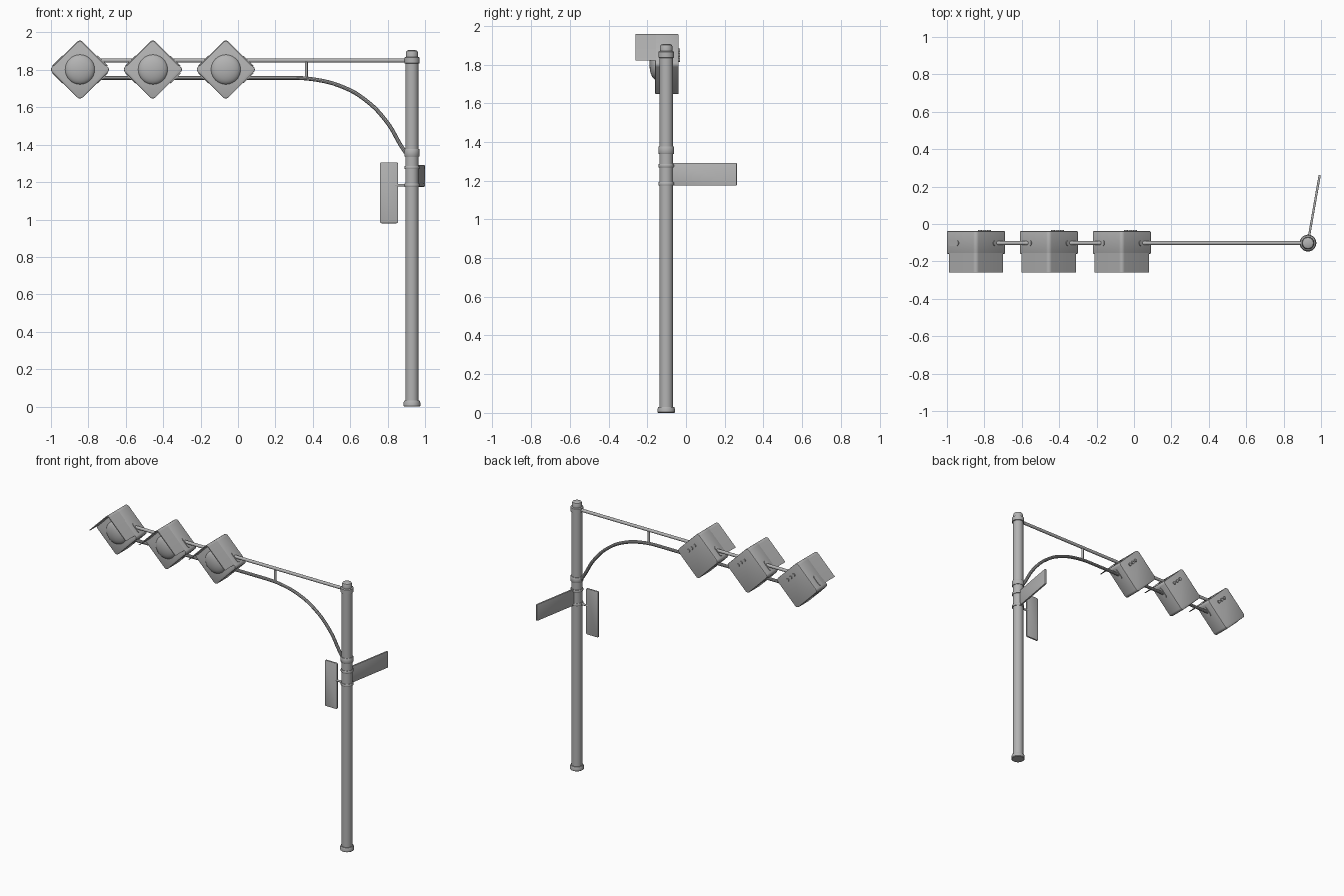
import bpy, bmesh, math
from mathutils import Vector, Matrix

if "Cube" in bpy.data.objects:
    bpy.data.objects.remove(bpy.data.objects["Cube"])

grey = bpy.data.materials.new("galvanised grey")
grey.diffuse_color = (0.45, 0.45, 0.45, 1)
grey.use_nodes = True
grey.node_tree.nodes["Principled BSDF"].inputs["Base Color"].default_value = grey.diffuse_color

POLE_X, Y0 = 0.93, -0.102
LIGHT_Z = 1.802


def finish(name, bm, smooth=True):
    bmesh.ops.recalc_face_normals(bm, faces=bm.faces)
    me = bpy.data.meshes.new(name)
    bm.to_mesh(me)
    bm.free()
    ob = bpy.data.objects.new(name, me)
    bpy.context.collection.objects.link(ob)
    me.materials.append(grey)
    if smooth:
        bpy.ops.object.select_all(action='DESELECT')
        ob.select_set(True)
        bpy.context.view_layer.objects.active = ob
        bpy.ops.object.shade_smooth_by_angle(angle=math.radians(35))
    return ob


def lathe(name, profile, x, y, seg=32):
    """Revolve (radius, z) pairs around a vertical axis."""
    bm = bmesh.new()
    rings = [[bm.verts.new((x + r * math.cos(k * math.tau / seg),
                            y + r * math.sin(k * math.tau / seg), z))
              for k in range(seg)] for r, z in profile]
    for a, b in zip(rings, rings[1:]):
        for k in range(seg):
            n = (k + 1) % seg
            bm.faces.new((a[k], a[n], b[n], b[k]))
    bm.faces.new(rings[0])
    bm.faces.new(rings[-1])
    return finish(name, bm)


def rod(name, a, b, r, seg=16):
    a, b = Vector(a), Vector(b)
    d = b - a
    m = Matrix.Translation((a + b) / 2) @ d.to_track_quat('Z', 'Y').to_matrix().to_4x4()
    bm = bmesh.new()
    bmesh.ops.create_cone(bm, cap_ends=True, segments=seg, radius1=r, radius2=r,
                          depth=d.length, matrix=m)
    return finish(name, bm)


def rounded_rect(hx, hz, r, steps=5):
    pts = []
    for i, (sx, sz) in enumerate(((1, 1), (-1, 1), (-1, -1), (1, -1))):
        for k in range(steps + 1):
            t = (i + k / steps) * math.pi / 2
            pts.append((sx * (hx - r) + r * math.cos(t), sz * (hz - r) + r * math.sin(t)))
    return pts


def prism(name, pts, y1, y2, matrix, bevel=0.0):
    """Extrude an xz outline along y, optionally softening the rims."""
    bm = bmesh.new()
    f = bm.faces.new([bm.verts.new((x, y1, z)) for x, z in pts])
    ext = bmesh.ops.extrude_face_region(bm, geom=[f])
    bmesh.ops.translate(bm, vec=(0, y2 - y1, 0),
                        verts=[v for v in ext["geom"] if isinstance(v, bmesh.types.BMVert)])
    if bevel:
        rims = [e for e in bm.edges if abs(e.verts[0].co.y - e.verts[1].co.y) < 1e-6]
        bmesh.ops.bevel(bm, geom=rims, offset=bevel, segments=2, profile=0.5, affect='EDGES')
    bm.transform(matrix)
    return finish(name, bm)


# Pole with foot, cap and clamps
lathe("pole", [(0.035, 0.0), (0.035, 1.85)], POLE_X, Y0)
lathe("pole_foot", [(0.041, 0), (0.045, 0.004), (0.045, 0.021), (0.041, 0.031), (0.034, 0.031)], POLE_X, Y0)
lathe("pole_cap", [(0.034, 1.834), (0.041, 1.836), (0.041, 1.866), (0.033, 1.87), (0.033, 1.89),
                   (0.029, 1.901), (0.018, 1.906)], POLE_X, Y0)
for name, z, h in (("arm_clamp", 1.357, 0.019), ("upper_sign_clamp", 1.278, 0.009),
                   ("lower_sign_clamp", 1.183, 0.009)):
    lathe(name, [(0.034, z - h), (0.039, z - h), (0.041, z - h + 0.003),
                 (0.041, z + h - 0.003), (0.039, z + h), (0.034, z + h)], POLE_X, Y0)

# Upper beam, spacer and curved lower arm
rod("upper_beam", (-0.94, Y0, 1.85), (POLE_X, Y0, 1.85), 0.011)
rod("beam_spacer", (0.365, Y0, 1.75), (0.365, Y0, 1.85), 0.008)
path = [(-0.94, 1.757), (0.30, 1.757), (0.40, 1.75), (0.51, 1.727), (0.625, 1.678),
        (0.73, 1.598), (0.81, 1.502), (0.865, 1.405), (0.905, 1.345)]
cu = bpy.data.curves.new("arm_path", 'CURVE')
cu.dimensions = '3D'
cu.bevel_depth = 0.011
cu.bevel_resolution = 3
cu.use_fill_caps = True
cu.resolution_u = 4
sp = cu.splines.new('BEZIER')
sp.bezier_points.add(len(path) - 1)
for i, (p, (x, z)) in enumerate(zip(sp.bezier_points, path)):
    p.co = (x, Y0, z)
    # Handles follow the neighbouring points, kept short beside the long straight
    a, b = path[max(i - 1, 0)], path[min(i + 1, len(path) - 1)]
    d = Vector((b[0] - a[0], 0, b[1] - a[1])).normalized()
    if i < 2:
        d = Vector((1, 0, 0))
    p.handle_left_type = p.handle_right_type = 'FREE'
    p.handle_left, p.handle_right = p.co - d * 0.035, p.co + d * 0.035
arm = bpy.data.objects.new("curved_arm", cu)
bpy.context.collection.objects.link(arm)
bpy.ops.object.select_all(action='DESELECT')
arm.select_set(True)
bpy.context.view_layer.objects.active = arm
bpy.ops.object.convert(target='MESH')
arm = bpy.context.view_layer.objects.active
arm.data.materials.clear()
arm.data.materials.append(grey)
bpy.ops.object.shade_smooth_by_angle(angle=math.radians(35))

# Diamond signal heads
A = 0.1155
TURN = Matrix.Rotation(math.radians(45), 4, 'Y')


def diamond(a, r):
    c = math.sqrt(0.5)
    return [((x - z) * c, (x + z) * c) for x, z in rounded_rect(a, a, r)]


def hood_edge(a, r, floor):
    """Upper part of the diamond outline, from right to left, cut level at floor."""
    arc = sorted((p for p in diamond(a, r) if p[1] > 0.06), key=lambda p: -p[0])
    end = a * math.sqrt(2) - floor
    return [(end, floor)] + arc + [(-end, floor)]


hood = hood_edge(A, 0.02, 0.018) + hood_edge(A - 0.006, 0.015, 0.018)[::-1]
for n, cx in enumerate((-0.845, -0.455, -0.065), 1):
    at = Matrix.Translation((cx, 0, LIGHT_Z))
    prism(f"signal_housing_{n}", diamond(A, 0.02), -0.16, -0.038, at, 0.005)
    prism(f"signal_hood_{n}", hood, -0.26, -0.15, at)
    # Bulging lens
    bm = bmesh.new()
    bmesh.ops.create_uvsphere(bm, u_segments=32, v_segments=20, radius=0.08)
    bm.transform(Matrix.Translation((cx, -0.155, LIGHT_Z)) @ Matrix.Diagonal((1, 0.42, 1, 1)))
    finish(f"signal_lens_{n}", bm)
    # Slotted beam mounts lying on the four slanted sides
    for k in range(4):
        side = Matrix.Rotation(math.radians(45 + 90 * k), 4, 'Y')
        slide = 0.052 if k % 2 == 0 else -0.052
        m = at @ Matrix.Translation((0, Y0, 0)) @ side @ Matrix.Translation((slide, 0, A)) \
            @ Matrix.Rotation(math.radians(90), 4, 'X')
        prism(f"beam_mount_{n}_{k}", rounded_rect(0.038, 0.015, 0.014), -0.004, 0.004, m)
    # Three rear studs along the upper edge
    for k in (-1, 0, 1):
        x, z = cx + 0.046 + 0.024 * k, LIGHT_Z + 0.046 - 0.024 * k
        rod(f"rear_stud_{n}_{k + 2}", (x, -0.045, z), (x, -0.031, z), 0.011, 12)

# Upright sign facing forward, on a short bracket
prism("upright_sign", rounded_rect(0.048, 0.163, 0.008), -0.006, 0.006,
      Matrix.Translation((0.807, Y0, 1.143)), 0.002)
rod("upright_sign_bracket", (0.84, Y0, 1.183), (POLE_X, Y0, 1.183), 0.007)

# Long street plate pointing backwards
angle = math.atan2(0.332, 0.058)
prism("street_sign", rounded_rect(0.1685, 0.058, 0.005), -0.006, 0.006,
      Matrix.Translation((0.964, 0.096, 1.233)) @ Matrix.Rotation(angle, 4, 'Z'), 0.002)
for z in (1.183, 1.278):
    rod("street_sign_bracket", (POLE_X, Y0, z), (0.942, -0.03, z), 0.006)
